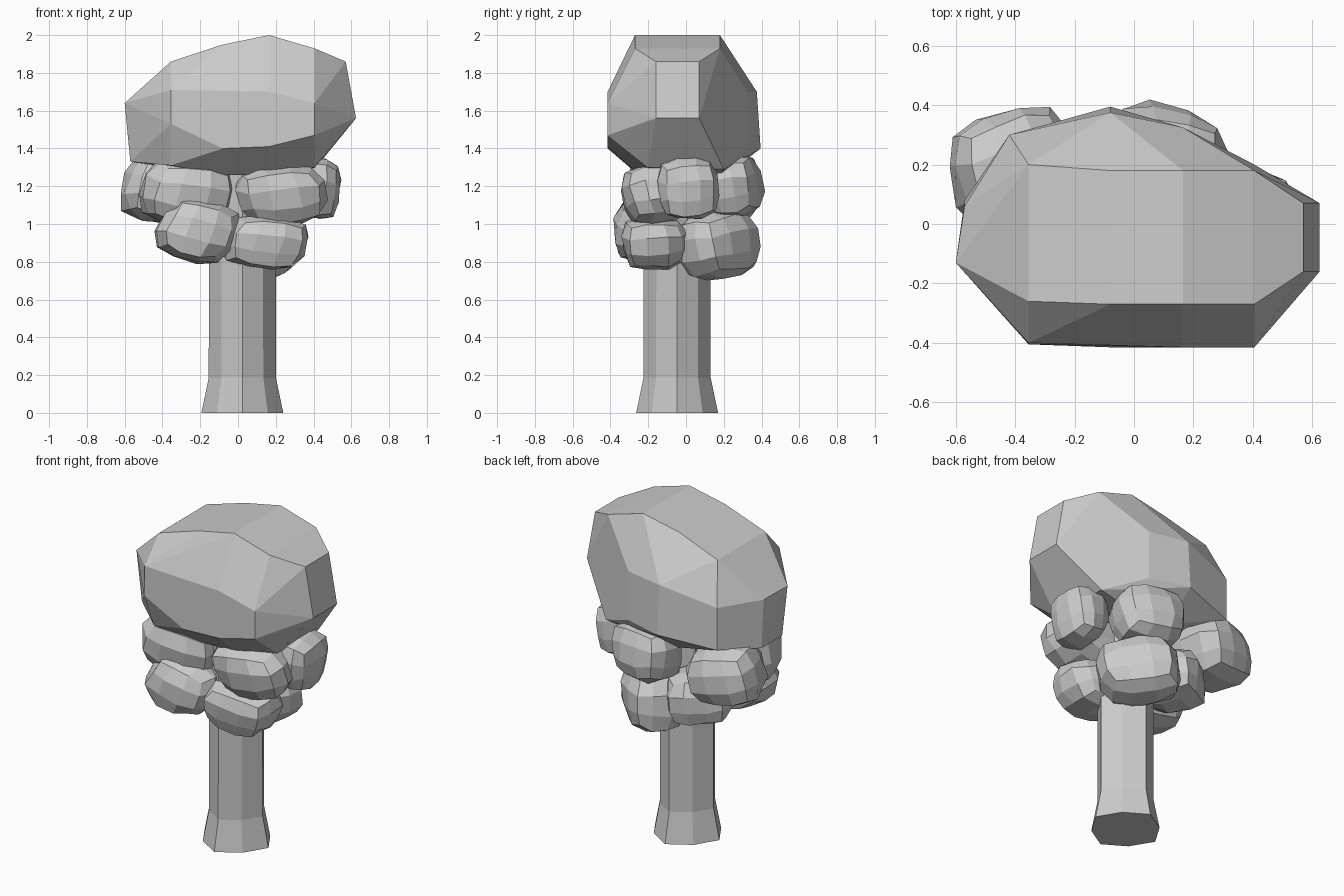
import bpy, bmesh, math, random
from mathutils import Vector, Euler, Matrix

if "Cube" in bpy.data.objects:
    bpy.data.objects.remove(bpy.data.objects["Cube"])

random.seed(4)


def finish(bm, name):
    bmesh.ops.recalc_face_normals(bm, faces=bm.faces[:])
    mesh = bpy.data.meshes.new(name)
    bm.to_mesh(mesh)
    bm.free()
    obj = bpy.data.objects.new(name, mesh)
    bpy.context.collection.objects.link(obj)
    return obj


# Eight-sided trunk with flared foot; diagonal corners are pulled in a little
def trunk(profile, cx, cy, sides=8):
    bm = bmesh.new()
    rings = []
    for r, z in profile:
        ring = []
        for i in range(sides):
            a = 2 * math.pi * i / sides
            k = r * (0.88 if i % 2 else 1)
            ring.append(bm.verts.new((cx + k * math.cos(a), cy + k * math.sin(a), z)))
        rings.append(ring)
    for a, b in zip(rings, rings[1:]):
        for i in range(sides):
            j = (i + 1) % sides
            bm.faces.new((a[i], a[j], b[j], b[i]))
    bm.faces.new(rings[0][::-1])
    bm.faces.new(rings[-1])
    return finish(bm, "trunk")


trunk([(0.217, 0), (0.178, 0.185), (0.177, 1.27)], 0.023, -0.047)

# Large faceted crown: cross-sections (y, z) along x, skinned by a hull
sections = {
    -0.60: [(-0.13, 1.64)],
    -0.57: [(-0.12, 1.33), (0.08, 1.33), (0.06, 1.62)],
    -0.42: [(0.30, 1.62), (0.30, 1.36)],
    -0.355: [(-0.26, 1.86), (0.20, 1.86), (-0.40, 1.71), (-0.405, 1.53), (-0.31, 1.31)],
    -0.08: [(-0.27, 1.95), (0.18, 1.95), (-0.415, 1.70), (-0.415, 1.40),
            (-0.25, 1.26), (0.20, 1.25), (0.375, 1.70), (0.395, 1.40)],
    0.165: [(-0.27, 2.0), (0.18, 2.0), (-0.415, 1.70), (-0.415, 1.41),
            (-0.25, 1.26), (0.18, 1.25), (0.325, 1.70), (0.325, 1.40)],
    0.405: [(-0.27, 1.93), (0.18, 1.93), (-0.415, 1.64), (-0.415, 1.47),
            (-0.20, 1.30), (0.19, 1.68), (0.20, 1.29)],
    0.57: [(-0.16, 1.86), (0.07, 1.86)],
    0.625: [(-0.16, 1.56), (0.07, 1.56)],
}
bm = bmesh.new()
for x, pts in sections.items():
    for y, z in pts:
        bm.verts.new((x, y, z))
bmesh.ops.convex_hull(bm, input=bm.verts[:])
bmesh.ops.dissolve_limit(bm, angle_limit=math.radians(6), verts=bm.verts[:], edges=bm.edges[:])
finish(bm, "crown")


# Small faceted leaf clumps: irregular blocks between a cube and a ball
def clump(name, centre, half, rot, yaw=0):
    bm = bmesh.new()
    bmesh.ops.create_cube(bm, size=2)
    bmesh.ops.subdivide_edges(bm, edges=bm.edges[:], cuts=2, use_grid_fill=True)
    turn = Euler([math.radians(a) for a in rot]).to_matrix()
    spin = Matrix.Rotation(math.radians(yaw), 3, 'Z')
    for v in bm.verts:
        p = v.co.normalized().lerp(v.co, 0.17) * random.uniform(0.97, 1.1)
        p = turn @ p
        v.co = Vector(centre) + spin @ Vector(h * q for h, q in zip(half, p))
    return finish(bm, name)


clumps = [
    ("upper_left_front", (-0.27, -0.12, 1.175), (0.25, 0.205, 0.19), (10, 10, 10), 0),
    ("upper_left_back", (-0.41, 0.18, 1.18), (0.21, 0.215, 0.18), (0, 12, 15), 0),
    ("upper_right_front", (0.225, -0.16, 1.16), (0.24, 0.18, 0.165), (10, -10, 5), 0),
    ("upper_right_side", (0.41, 0.01, 1.195), (0.135, 0.165, 0.17), (5, 8, 5), 0),
    ("upper_back", (0.10, 0.24, 1.20), (0.21, 0.16, 0.17), (8, 5, 5), -15),
    ("lower_left_front", (-0.215, -0.19, 0.965), (0.21, 0.20, 0.17), (0, 18, 5), 0),
    ("lower_right_front", (0.145, -0.165, 0.905), (0.225, 0.18, 0.145), (5, 10, 5), 0),
    ("lower_back", (0.11, 0.165, 0.89), (0.235, 0.17, 0.185), (5, 10, 5), -45),
    ("lower_left_back", (-0.17, 0.12, 0.95), (0.19, 0.19, 0.16), (5, 5, 10), 20),
]
for name, centre, half, rot, yaw in clumps:
    clump("leaf_clump_" + name, centre, half, rot, yaw)
